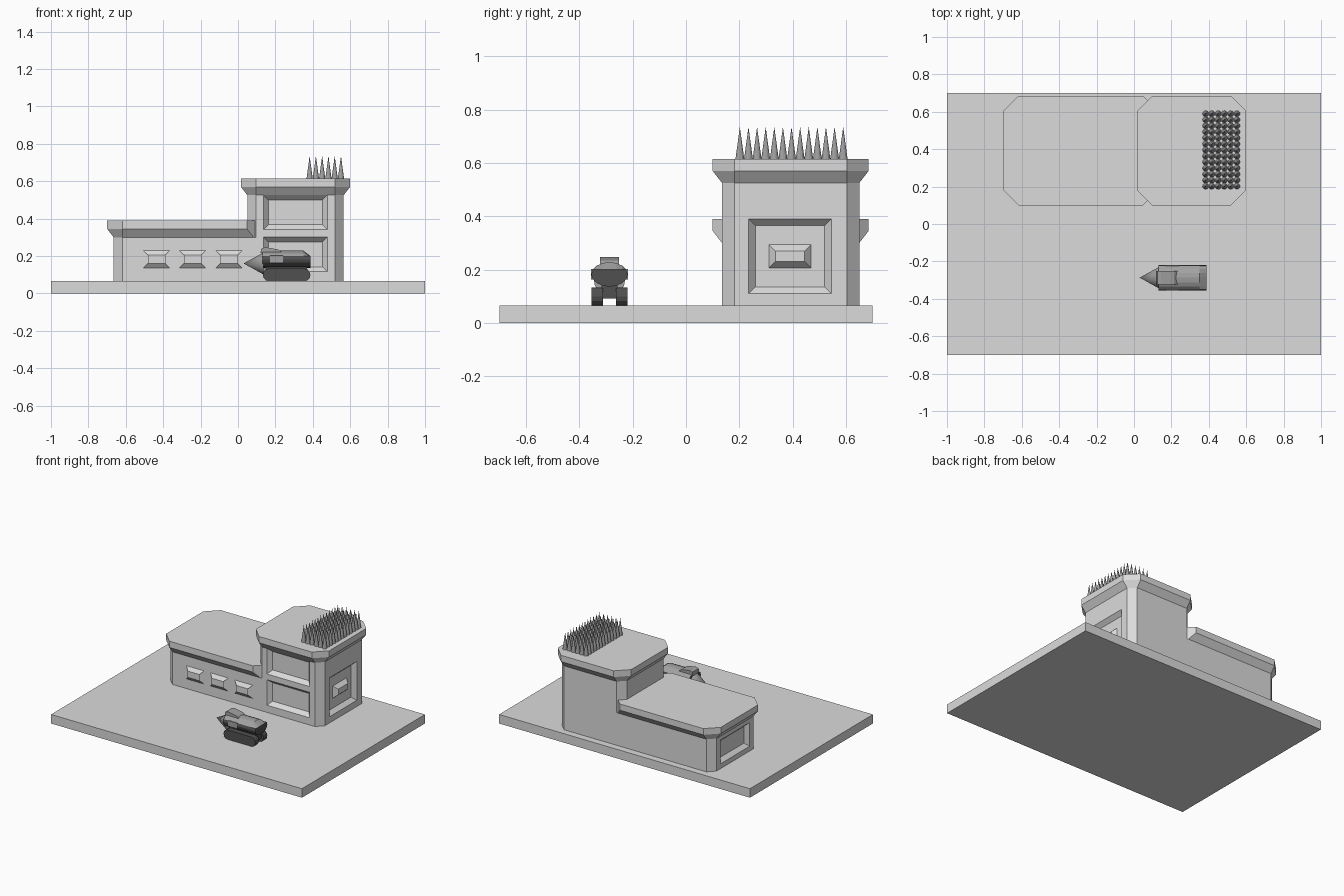
import bpy, bmesh, math
from mathutils import Matrix

if "Cube" in bpy.data.objects:
    bpy.data.objects.remove(bpy.data.objects["Cube"])


def material(name, v):
    m = bpy.data.materials.new(name)
    m.use_nodes = True
    m.diffuse_color = (v, v, v, 1)
    m.node_tree.nodes["Principled BSDF"].inputs["Base Color"].default_value = (v, v, v, 1)
    return m


CONCRETE = material("light grey", 0.71)
STEEL = material("mid grey", 0.36)
DARK = material("dark grey", 0.08)


def finish(name, bm, *mats):
    bmesh.ops.recalc_face_normals(bm, faces=bm.faces)
    mesh = bpy.data.meshes.new(name)
    bm.to_mesh(mesh)
    bm.free()
    ob = bpy.data.objects.new(name, mesh)
    bpy.context.collection.objects.link(ob)
    for m in mats:
        mesh.materials.append(m)
    return ob


def loft(name, rings, *mats):
    """Skin a list of equal-length point rings and cap both ends."""
    bm = bmesh.new()
    rows = [[bm.verts.new(p) for p in r] for r in rings]
    n = len(rows[0])
    for a, b in zip(rows, rows[1:]):
        for i in range(n):
            j = (i + 1) % n
            bm.faces.new((a[i], a[j], b[j], b[i]))
    bm.faces.new(rows[0])
    bm.faces.new(rows[-1])
    return finish(name, bm, *mats)


def box(name, x0, x1, y0, y1, z0, z1, mat):
    return loft(name, [[(x0, y0, z), (x1, y0, z), (x1, y1, z), (x0, y1, z)]
                       for z in (z0, z1)], mat)


def octagon(x0, x1, y0, y1, c, z):
    return [(x0 + c, y0, z), (x1 - c, y0, z), (x1, y0 + c, z), (x1, y1 - c, z),
            (x1 - c, y1, z), (x0 + c, y1, z), (x0, y1 - c, z), (x0, y0 + c, z)]


def wedge(name, axis, start, end, u, v, inset, mat=CONCRETE):
    """Tapered block along x or y: u, v are the start ranges, shrunk by inset at the end."""
    rings = []
    for d, s in ((start, 0), (end, inset)):
        corners = [(u[0] + s, v[0] + s), (u[1] - s, v[0] + s),
                   (u[1] - s, v[1] - s), (u[0] + s, v[1] - s)]
        rings.append([(d, a, b) if axis == "x" else (a, d, b) for a, b in corners])
    return loft(name, rings, mat)


def combine(target, other, operation):
    mod = target.modifiers.new("combine", "BOOLEAN")
    mod.operation = operation
    mod.solver = "EXACT"
    mod.object = other
    bpy.context.view_layer.objects.active = target
    bpy.ops.object.modifier_apply(modifier=mod.name)
    bpy.data.objects.remove(other)


# Ground slab
GROUND = 0.065
box("ground_slab", -1, 1, -0.7, 0.7, 0, GROUND, CONCRETE)


# Low block and tower with flared roofs, joined flush into one building
def block(name, wall, roof, top):
    return loft(name, [octagon(*wall, 0.135, 0.65, 0.047, GROUND - 0.005),
                       octagon(*wall, 0.135, 0.65, 0.047, top - 0.09),
                       octagon(*roof, 0.1, 0.685, 0.082, top - 0.045),
                       octagon(*roof, 0.1, 0.685, 0.082, top)], CONCRETE)


building = block("building", (0.05, 0.565), (0.015, 0.6), 0.615)
combine(building, block("low_block", (-0.665, 0.13), (-0.7, 0.13), 0.39), "UNION")
combine(building, box("joint", 0, 0.12, 0.135, 0.65, GROUND - 0.005, 0.3, CONCRETE), "UNION")

# Recessed panels, with a small overshoot so that the cut is clean
T = 0.003
for axis, start, end, u, v in (
        ("y", 0.135 - T, 0.163, (0.137, 0.477), (0.117, 0.3)),
        ("y", 0.135 - T, 0.163, (0.137, 0.477), (0.342, 0.525)),
        ("x", 0.565 + T, 0.537, (0.235, 0.545), (0.11, 0.39)),
        ("x", -0.665 - T, -0.637, (0.225, 0.555), (0.1, 0.27))):
    cutter = wedge("cutter", axis, start, end, (u[0] - T, u[1] + T),
                   (v[0] - T, v[1] + T), 0.028)
    combine(building, cutter, "DIFFERENCE")

# Merge flush wall faces
bm = bmesh.new()
bm.from_mesh(building.data)
bmesh.ops.remove_doubles(bm, verts=bm.verts, dist=0.0002)
bmesh.ops.dissolve_limit(bm, angle_limit=math.radians(1), verts=bm.verts, edges=bm.edges)
bm.to_mesh(building.data)
bm.free()

# Front hoods: a bent sheet with open ends
for i, x in enumerate((-0.435, -0.243, -0.048)):
    bm = bmesh.new()
    rows = [[bm.verts.new((x + s * w, y, z)) for s in (-1, 1)] for w, y, z in (
        (0.071, 0.135, 0.135), (0.047, 0.115, 0.16),
        (0.047, 0.115, 0.205), (0.071, 0.135, 0.23))]
    for a, b in zip(rows, rows[1:]):
        bm.faces.new((a[0], a[1], b[1], b[0]))
    finish(f"front_hood_{i + 1}", bm, CONCRETE)

# Projecting side window
wedge("side_window", "x", 0.536, 0.565, (0.31, 0.47), (0.205, 0.295), 0.025)

# Roof spikes in a grid
bm = bmesh.new()
for i in range(6):
    for j in range(13):
        spot = (0.383 + i * 0.0335, 0.202 + j * 0.0323, 0.615 + 0.06)
        bmesh.ops.create_cone(bm, cap_ends=True, segments=12, radius1=0.0165, radius2=0,
                              depth=0.12, matrix=Matrix.Translation(spot))
finish("roof_spikes", bm, STEEL)

# Drilling vehicle hull, its rear deck cut down to a slope
CY = -0.287


def section(x, cap=1.0):
    pts = []
    for k in range(16):
        a = math.tau * k / 16
        z = 0.182 + 0.046 * math.sin(a)
        pts.append((x, CY + 0.068 * math.cos(a), min(z, cap)))
    return pts


hull = loft("vehicle_hull", [section(0.13), section(0.35), section(0.387, 0.2)], STEEL, DARK)
for f in hull.data.polygons:
    f.material_index = 1 if f.center.z < 0.195 and f.normal.z < 0.3 else 0

# Drill nose
bm = bmesh.new()
bmesh.ops.create_cone(bm, cap_ends=True, segments=24, radius1=0.058, radius2=0, depth=0.105,
                      matrix=Matrix.Translation((0.0825, CY, 0.16))
                      @ Matrix.Rotation(-math.pi / 2, 4, "Y"))
drill = finish("drill_nose", bm, STEEL)

# Sloping cabin on top
loft("cabin", [[(x, CY + s * 0.036, z) for x, z in
                ((0.12, 0.215), (0.125, 0.24), (0.145, 0.247), (0.215, 0.235), (0.24, 0.215))]
               for s in (-1, 1)], STEEL)

# Tracks as rounded belts, side plates, and the chassis between
for side, s in (("right", -1), ("left", 1)):
    rings = []
    for y in (CY + s * 0.025, CY + s * 0.068):
        ring = []
        for cx, start in ((0.355, -math.pi / 2), (0.165, math.pi / 2)):
            for k in range(7):
                a = start + math.pi * k / 6
                ring.append((cx + 0.032 * math.cos(a), y, 0.099 + 0.034 * math.sin(a)))
        rings.append(ring)
    loft(f"{side}_track", rings, DARK)
    box(f"{side}_side_plate", 0.17, 0.24, CY + s * 0.062, CY + s * 0.069,
        0.162, 0.202, STEEL)
box("chassis", 0.15, 0.37, CY - 0.03, CY + 0.03, 0.092, 0.15, DARK)

# Smooth the drill while keeping its base sharp
bpy.ops.object.select_all(action="DESELECT")
drill.select_set(True)
bpy.context.view_layer.objects.active = drill
bpy.ops.object.shade_smooth_by_angle(angle=math.radians(30))
